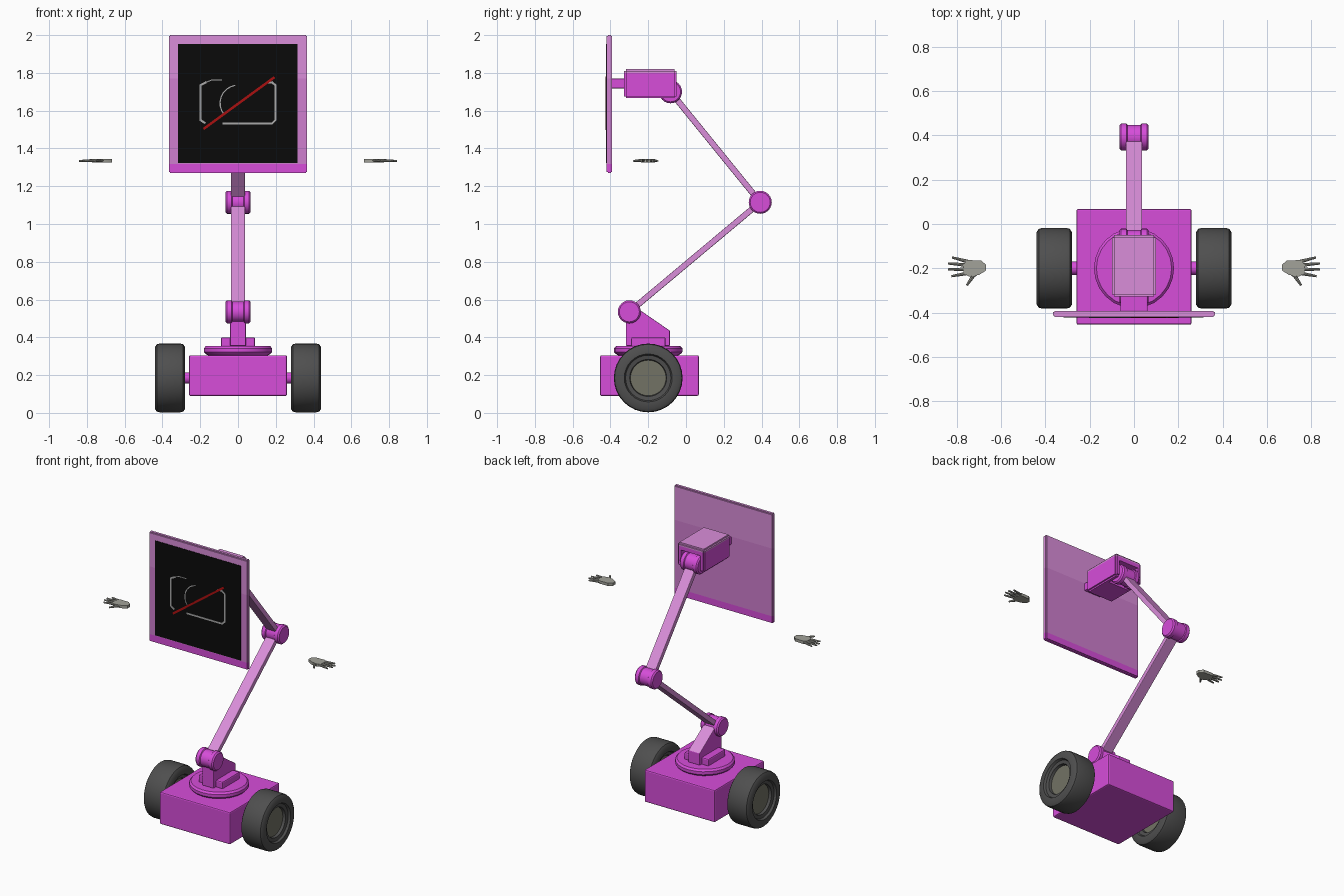
import bpy, bmesh, math
from mathutils import Vector, Matrix

if "Cube" in bpy.data.objects:
    bpy.data.objects.remove(bpy.data.objects["Cube"])


def material(name, r, g, b):
    m = bpy.data.materials.new(name)
    m.diffuse_color = (r, g, b, 1)
    m.use_nodes = True
    m.node_tree.nodes["Principled BSDF"].inputs["Base Color"].default_value = m.diffuse_color
    return m


MAGENTA = material("magenta", 0.68, 0.075, 0.70)
PALE = material("pale pink", 0.70, 0.27, 0.70)
MID = material("mid pink", 0.62, 0.21, 0.62)
RUBBER = material("tyre grey", 0.078, 0.078, 0.078)
HUB = material("hub grey", 0.17, 0.17, 0.13)
BLACK = material("display black", 0.003, 0.003, 0.003)
LINE = material("icon grey", 0.4, 0.4, 0.4)
RED = material("icon red", 0.4, 0.005, 0.005)
SKIN = material("hand grey", 0.36, 0.36, 0.32)


def finish(name, bm, mats, smooth=False, bevel=0):
    bmesh.ops.remove_doubles(bm, verts=bm.verts, dist=1e-5)
    bmesh.ops.recalc_face_normals(bm, faces=bm.faces)
    me = bpy.data.meshes.new(name)
    bm.to_mesh(me)
    bm.free()
    for m in mats:
        me.materials.append(m)
    ob = bpy.data.objects.new(name, me)
    bpy.context.collection.objects.link(ob)
    if bevel:
        mod = ob.modifiers.new("bevel", "BEVEL")
        mod.width, mod.segments = bevel, 2
    if smooth:
        bpy.ops.object.select_all(action="DESELECT")
        ob.select_set(True)
        bpy.context.view_layer.objects.active = ob
        bpy.ops.object.shade_smooth_by_angle(angle=math.radians(35))
    return ob


def add_box(bm, lo, hi):
    lo, hi = Vector(lo), Vector(hi)
    mat = Matrix.Translation((lo + hi) / 2) @ Matrix.Diagonal((*(hi - lo), 1))
    bmesh.ops.create_cube(bm, size=1, matrix=mat)


def box(name, lo, hi, mat, bevel=0.0):
    bm = bmesh.new()
    add_box(bm, lo, hi)
    return finish(name, bm, [mat], bevel=bevel)


def lathe(name, profile, centre, axis, mats, steps=32, rule=None):
    """Spin (distance along axis, radius) points around the X or Z axis."""
    bm = bmesh.new()
    if axis == "X":
        pts, direction = [(a, 0, r) for a, r in profile], (1, 0, 0)
    else:
        pts, direction = [(r, 0, a) for a, r in profile], (0, 0, 1)
    vs = [bm.verts.new(p) for p in pts]
    es = [bm.edges.new(p) for p in zip(vs, vs[1:])]
    bmesh.ops.spin(bm, geom=vs + es, cent=(0, 0, 0), axis=direction, dvec=(0, 0, 0),
                   angle=math.tau, steps=steps)
    bmesh.ops.remove_doubles(bm, verts=bm.verts, dist=1e-5)
    if rule:
        for f in bm.faces:
            f.material_index = rule(f)
    bmesh.ops.translate(bm, verts=bm.verts, vec=centre)
    return finish(name, bm, mats, smooth=True)


def prism(name, outline, half, mat, bevel=0.0):
    """Extrude a side outline of (y, z) points across x."""
    bm = bmesh.new()
    f = bm.faces.new([bm.verts.new((-half, y, z)) for y, z in outline])
    ext = bmesh.ops.extrude_face_region(bm, geom=[f])["geom"]
    bmesh.ops.translate(bm, vec=(2 * half, 0, 0),
                        verts=[v for v in ext if isinstance(v, bmesh.types.BMVert)])
    return finish(name, bm, [mat], bevel=bevel)


# chassis
box("chassis", (-0.26, -0.455, 0.09), (0.26, 0.068, 0.305), MAGENTA, 0.008)

# wheels with recessed hubs, and axles
half_tyre = [(0.0, 0.182), (0.055, 0.182), (0.07, 0.178), (0.08, 0.163), (0.08, 0.127),
             (0.066, 0.12), (0.062, 0.098), (0.045, 0.094), (0.045, 0.0)]
tyre = [(-x, r) for x, r in reversed(half_tyre[1:])] + half_tyre
for s, side in ((-1, "left"), (1, "right")):
    lathe(side + "_wheel", tyre, (s * 0.36, -0.2, 0.185), "X", [RUBBER, HUB],
          rule=lambda f: int(max(math.hypot(v.co.y, v.co.z) for v in f.verts) < 0.096))
    lathe(side + "_axle", [(-0.05, 0), (-0.05, 0.03), (0.05, 0.03), (0.05, 0)],
          (s * 0.29, -0.2, 0.185), "X", [MAGENTA], 16)

# turntable, pedestal and shoulder bracket
lathe("turntable", [(0.300, 0), (0.300, 0.15), (0.312, 0.172), (0.322, 0.181), (0.342, 0.181),
                    (0.354, 0.170), (0.356, 0)], (0, -0.2, 0), "Z", [MAGENTA], 24)
box("pedestal", (-0.09, -0.29, 0.35), (0.09, -0.108, 0.40), MAGENTA, 0.008)
prism("shoulder_bracket", [(-0.318, 0.355), (-0.085, 0.355), (-0.085, 0.435),
                           (-0.245, 0.545), (-0.318, 0.545)], 0.042, MAGENTA, 0.004)
bracket = bpy.data.objects["shoulder_bracket"].data
bracket.materials.append(PALE)
for p in bracket.polygons:
    if 0.3 < p.normal.z < 0.95:
        p.material_index = 1

# joints and arm bars
shoulder, elbow, wrist = (0, -0.30, 0.535), (0, 0.393, 1.115), (0, -0.082, 1.70)
half_joint = [(0.0, 0.055), (0.03, 0.055), (0.034, 0.061), (0.058, 0.061), (0.066, 0.053), (0.066, 0)]
joint = [(-x, r) for x, r in reversed(half_joint[1:])] + half_joint
for name, c in (("shoulder_joint", shoulder), ("elbow_joint", elbow), ("wrist_joint", wrist)):
    lathe(name, joint, c, "X", [MAGENTA], 24)


def bar(name, a, b):
    a, b = Vector(a), Vector(b)
    d = (b - a).normalized()
    n = Vector((0, -d.z, d.y)) * 0.016
    prism(name, [(p.y, p.z) for p in (a - n, b - n, b + n, a + n)], 0.037, PALE, 0.004)


bar("lower_arm", shoulder, elbow)
bar("upper_arm", elbow, wrist)

# head block with pale lid and a slot for the wrist
bm = bmesh.new()
add_box(bm, (-0.1, -0.328, 1.666), (0.1, -0.05, 1.82))
bmesh.ops.bevel(bm, geom=bm.edges[:], offset=0.01, segments=2, affect="EDGES")
bmesh.ops.bisect_plane(bm, geom=bm.verts[:] + bm.edges[:] + bm.faces[:],
                       plane_co=(0, 0, 1.80), plane_no=(0, 0, 1))
for f in bm.faces:
    f.material_index = int(f.calc_center_median().z > 1.80)
head = finish("head", bm, [MAGENTA, PALE])
cutter = box("wrist_slot_cutter", (-0.072, -0.15, 1.6), (0.072, 0.0, 1.775), MAGENTA)
cutter.hide_render = True
cutter.hide_viewport = True
cut = head.modifiers.new("slot", "BOOLEAN")
cut.operation, cut.object, cut.solver = "DIFFERENCE", cutter, "EXACT"
box("screen_mount", (-0.062, -0.395, 1.718), (0.062, -0.32, 1.77), MAGENTA, 0.005)

# screen panel, coloured in bands by height
bm = bmesh.new()
add_box(bm, (-0.365, -0.42, 1.27), (0.365, -0.392, 2.0))
bmesh.ops.bevel(bm, geom=bm.edges[:], offset=0.006, segments=2, affect="EDGES")
for z in (1.318, 1.77):
    bmesh.ops.bisect_plane(bm, geom=bm.verts[:] + bm.edges[:] + bm.faces[:],
                           plane_co=(0, 0, z), plane_no=(0, 0, 1))
for f in bm.faces:
    z = f.calc_center_median().z
    f.material_index = 0 if z < 1.318 else 1 if z < 1.77 else 2
finish("screen_panel", bm, [MAGENTA, MID, PALE])
box("display", (-0.318, -0.423, 1.322), (0.315, -0.418, 1.953), BLACK)


# pictogram strokes on the display
def stroke(name, points, width, y, mat):
    bm = bmesh.new()
    for a, b in zip(points, points[1:]):
        a, b = Vector((a[0], y, a[1])), Vector((b[0], y, b[1]))
        d = b - a
        rot = Matrix.Rotation(-math.atan2(d.z, d.x), 4, "Y")
        bmesh.ops.create_cube(bm, size=1, matrix=Matrix.Translation((a + b) / 2) @ rot @
                              Matrix.Diagonal((d.length + width * 0.5, 0.002, width, 1)))
    finish(name, bm, [mat])


stroke("icon_right_outline", [(-0.08, 1.532), (0.18, 1.532), (0.198, 1.55), (0.198, 1.735),
                              (0.18, 1.75), (0.15, 1.75)], 0.011, -0.4235, LINE)
stroke("icon_left_outline", [(-0.175, 1.535), (-0.198, 1.55), (-0.198, 1.735), (-0.17, 1.75)],
       0.011, -0.4235, LINE)
stroke("icon_top_outline", [(-0.17, 1.75), (-0.14, 1.762), (-0.085, 1.762)], 0.005, -0.4235, LINE)
stroke("icon_lens", [(0.095 * math.cos(t), 1.64 + 0.095 * math.sin(t))
                     for t in [math.radians(100 + 15 * i) for i in range(9)]], 0.006, -0.4235, LINE)
stroke("icon_slash", [(-0.18, 1.505), (0.19, 1.775)], 0.013, -0.4245, RED)

# floating hands: palm outline plus tapered fingers
PALM = [(0.668, -0.185), (0.69, -0.165), (0.755, -0.163), (0.772, -0.185), (0.77, -0.222),
        (0.745, -0.238), (0.70, -0.23), (0.668, -0.21)]
FINGERS = [((0.75, -0.17), (0.822, -0.151)), ((0.76, -0.185), (0.841, -0.178)),
           ((0.76, -0.205), (0.841, -0.205)), ((0.75, -0.222), (0.825, -0.236)),
           ((0.71, -0.222), (0.735, -0.245)), ((0.73, -0.24), (0.755, -0.277))]
for s, side in ((-1, "left"), (1, "right")):
    bm = bmesh.new()
    f = bm.faces.new([bm.verts.new((s * x, y, 1.326)) for x, y in PALM])
    ext = bmesh.ops.extrude_face_region(bm, geom=[f])["geom"]
    bmesh.ops.translate(bm, vec=(0, 0, 0.019),
                        verts=[v for v in ext if isinstance(v, bmesh.types.BMVert)])
    for a, b in FINGERS:
        a, b = Vector((s * a[0], a[1], 1.336)), Vector((s * b[0], b[1], 1.334))
        rot = (b - a).to_track_quat("Z", "Y").to_matrix().to_4x4()
        bmesh.ops.create_cone(bm, cap_ends=True, segments=8, radius1=0.0085, radius2=0.005,
                              depth=(b - a).length, matrix=Matrix.Translation((a + b) / 2) @ rot)
    finish(side + "_hand", bm, [SKIN], smooth=True)
